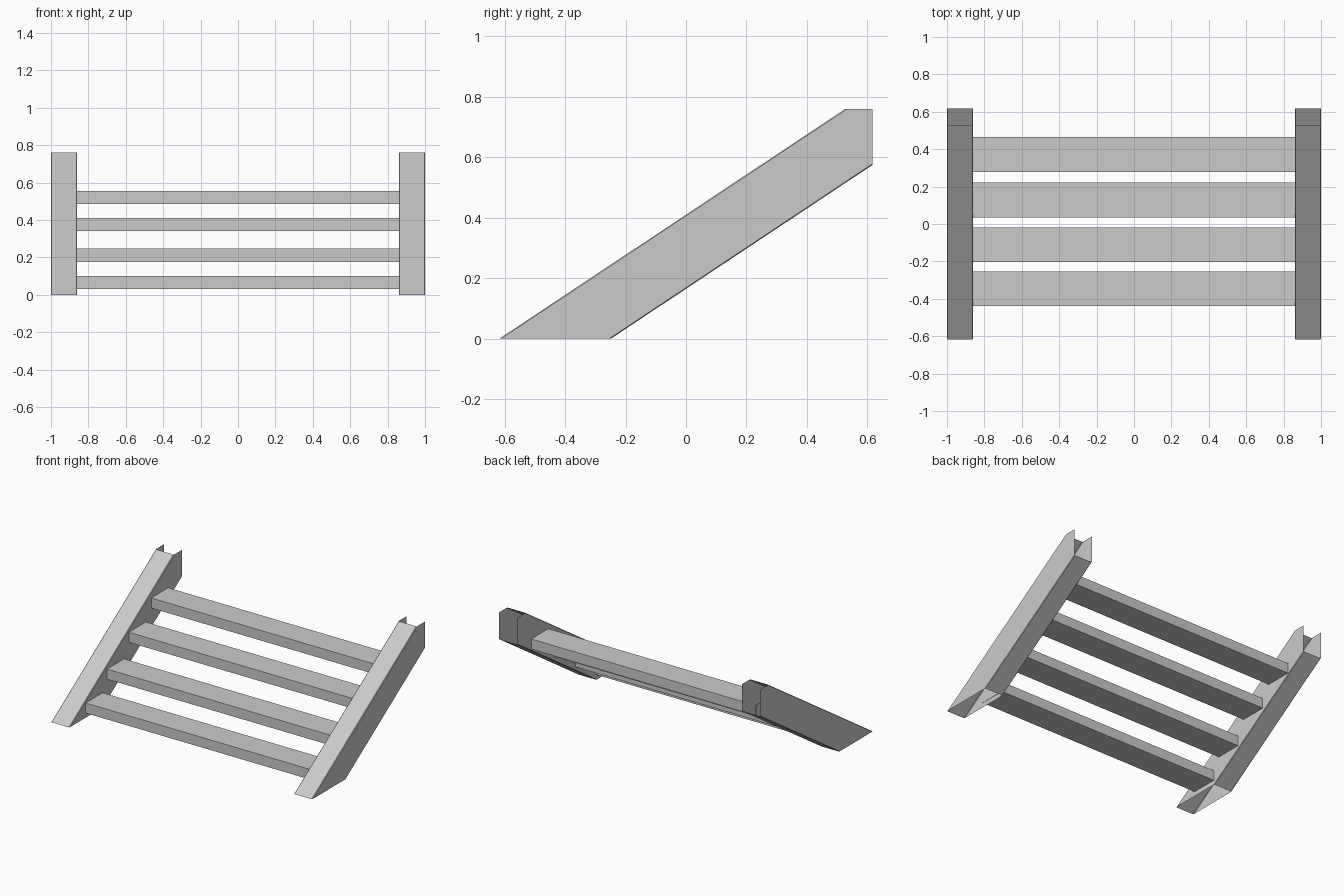
import bpy, bmesh
from mathutils import Vector

if "Cube" in bpy.data.objects:
    bpy.data.objects.remove(bpy.data.objects["Cube"])

SLOPE = 0.664
TOP_Y, LOW_Y = -0.617, -0.248      # where upper and lower faces meet the floor


def add_object(name, bm):
    mesh = bpy.data.meshes.new(name)
    bm.to_mesh(mesh)
    bm.free()
    obj = bpy.data.objects.new(name, mesh)
    bpy.context.collection.objects.link(obj)
    return obj


# Sloping stringer: thin open-ended tube with tiny chamfers, trimmed at both ends
def stringer(name, x0, x1):
    bm = bmesh.new()
    c = 0.004
    hi, lo = -SLOPE * TOP_Y, -SLOPE * LOW_Y
    section = [(x0 + c, lo), (x1 - c, lo), (x1, lo + c), (x1, hi - c),
               (x1 - c, hi), (x0 + c, hi), (x0, hi - c), (x0, lo + c)]
    rings = [[bm.verts.new((x, y, z + SLOPE * y)) for x, z in section]
             for y in (-1.2, 1.2)]
    n = len(section)
    for i in range(n):
        j = (i + 1) % n
        bm.faces.new((rings[0][j], rings[0][i], rings[1][i], rings[1][j]))
    for co, no in (((0, 0, 0), (0, 0, -1)),
                   ((0, 0, 0.76), (0, 0, 1)),
                   ((0, 0.617, 0), (0, 1, 0))):
        bmesh.ops.bisect_plane(bm, geom=bm.verts[:] + bm.edges[:] + bm.faces[:],
                               plane_co=Vector(co), plane_no=Vector(no),
                               clear_outer=True)
    bmesh.ops.recalc_face_normals(bm, faces=bm.faces[:])
    # keep the normals of the open tube pointing outward
    mid = (x0 + x1) / 2
    side = max(bm.faces, key=lambda f: f.calc_center_median().x)
    if side.normal.x * (side.calc_center_median().x - mid) < 0:
        bmesh.ops.reverse_faces(bm, faces=bm.faces[:])
    return add_object(name, bm)


stringer("left_stringer", -1.0, -0.86)
stringer("right_stringer", 0.86, 1.0)

# Four box treads, ends just poking through the inner stringer walls
for i, (y, z) in enumerate(((-0.346, 0.067), (-0.111, 0.212),
                            (0.128, 0.376), (0.372, 0.52))):
    bm = bmesh.new()
    bmesh.ops.create_cube(bm, size=1)
    bmesh.ops.scale(bm, vec=(1.724, 0.186, 0.07), verts=bm.verts)
    bmesh.ops.translate(bm, vec=(0, y, z), verts=bm.verts)
    add_object(f"tread_{i + 1}", bm)
